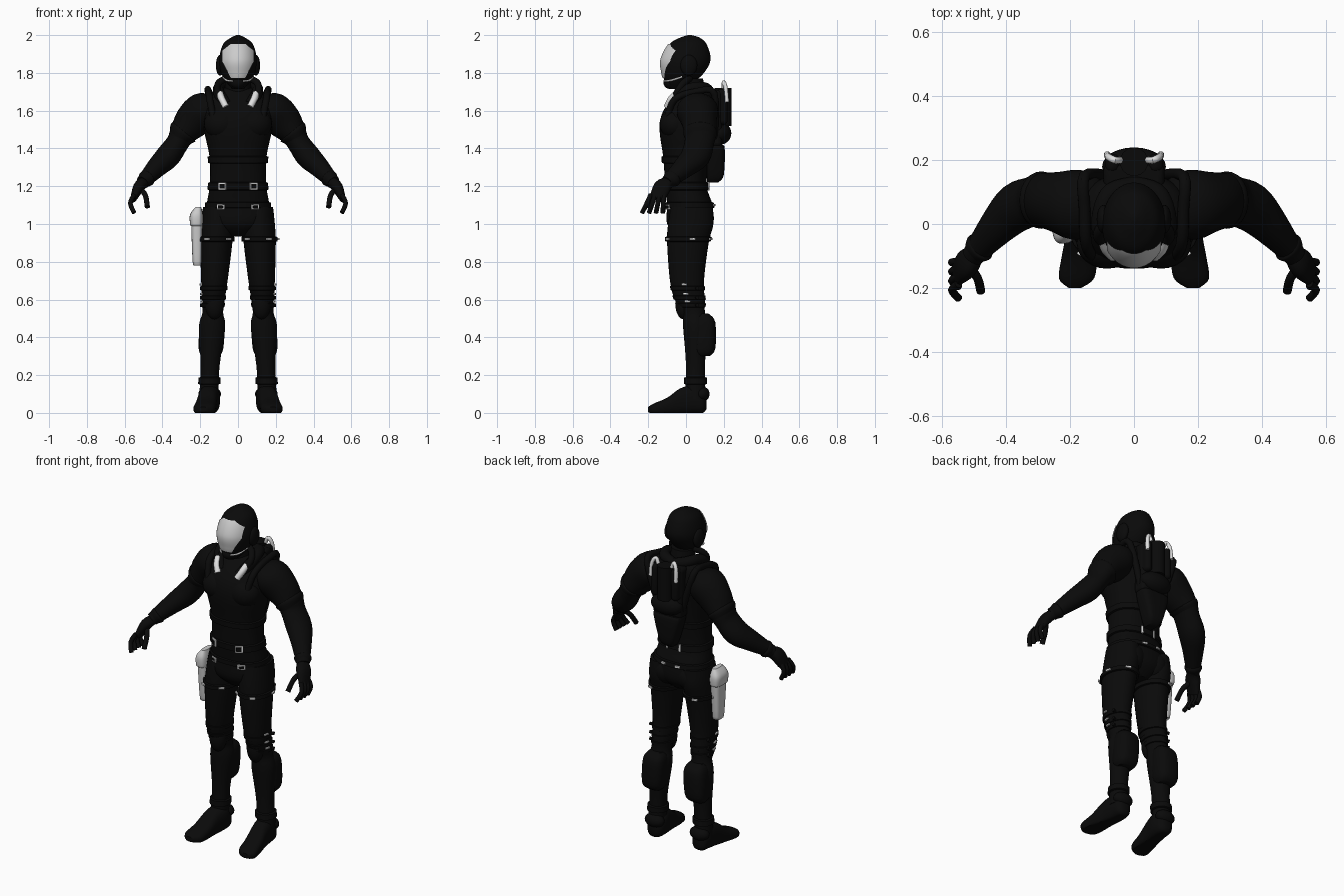
import bpy, bmesh, math
from mathutils import Vector, Matrix

cube = bpy.data.objects.get("Cube")
if cube:
    bpy.data.objects.remove(cube)


def material(name, value):
    mat = bpy.data.materials.new(name)
    mat.use_nodes = True
    colour = (value, value, value, 1)
    mat.diffuse_color = colour
    shader = mat.node_tree.nodes["Principled BSDF"]
    shader.inputs["Base Color"].default_value = colour
    shader.inputs["Roughness"].default_value = .6
    return mat


BLACK = material("suit_black", .003)
GREY = material("light_grey", .6)
WHITE = material("fitting_white", .75)
X, Y, Z = Matrix.Identity(3)


def finish(name, bm, mat, mirror=False, bevel=0):
    bmesh.ops.recalc_face_normals(bm, faces=bm.faces)
    mesh = bpy.data.meshes.new(name)
    bm.to_mesh(mesh)
    bm.free()
    part = bpy.data.objects.new(name, mesh)
    bpy.context.collection.objects.link(part)
    mesh.materials.append(mat)
    bpy.ops.object.select_all(action="DESELECT")
    part.select_set(True)
    bpy.context.view_layer.objects.active = part
    bpy.ops.object.shade_smooth_by_angle(angle=math.radians(40))
    if bevel:
        soften = part.modifiers.new("soft_edges", "BEVEL")
        soften.width, soften.segments = bevel, 3
    if mirror:
        part.modifiers.new("both_sides", "MIRROR").use_mirror_merge = False


def smooth_rows(rows, steps):
    # Catmull-Rom interpolation through the given rows
    rows = [Vector(row) for row in rows]
    out = []
    for i, (start, end) in enumerate(zip(rows, rows[1:])):
        before, after = rows[max(i - 1, 0)], rows[min(i + 2, len(rows) - 1)]
        for k in range(steps):
            t = k / steps
            bend = 2 * before - 5 * start + 4 * end - after
            cubic = 3 * start - before - 3 * end + after
            out.append(start + (end - before) * t / 2 + bend * t * t / 2 + cubic * t ** 3 / 2)
    return out + [rows[-1]]


def loft(name, rows, mat=BLACK, mirror=False, plane=None, ref=Y, power=2, steps=4, sides=28):
    # Rows are x, y, z, half width and half depth of each cross-section
    rows = smooth_rows(rows, steps)
    bm = bmesh.new()
    rings = []
    for i, row in enumerate(rows):
        if plane:
            u, v = plane
        else:
            tangent = (rows[min(i + 1, len(rows) - 1)] - rows[max(i - 1, 0)])[:3]
            tangent = Vector(tangent).normalized()
            u = (ref - tangent * ref.dot(tangent)).normalized()
            v = tangent.cross(u)
        ring = []
        for k in range(sides):
            c, s = math.cos(math.tau * k / sides), math.sin(math.tau * k / sides)
            point = Vector(row[:3])
            point += u * row[3] * math.copysign(abs(c) ** (2 / power), c)
            point += v * row[4] * math.copysign(abs(s) ** (2 / power), s)
            point.z = max(point.z, 0)
            ring.append(bm.verts.new(point))
        rings.append(ring)
    for low, high in zip(rings, rings[1:]):
        for k in range(sides):
            n = (k + 1) % sides
            bm.faces.new((low[k], low[n], high[n], high[k]))
    bm.faces.new(rings[0])
    bm.faces.new(rings[-1])
    finish(name, bm, mat, mirror)


def centre_x(z):
    return 0


def leg_x(z):
    return .16 - z / 20


def upright(name, profile, x_rule=centre_x, **options):
    # Profile rows are z, y, half width and half depth
    rows = [(x_rule(z), y, z, a, b) for z, y, a, b in profile]
    loft(name, rows, plane=(X, Y), **options)


def section(profile, height):
    return min(smooth_rows(profile, 20), key=lambda row: abs(row[0] - height))


def band(name, profile, height, half, x_rule=centre_x, swell=.01, **options):
    # A raised strap that follows the body underneath
    rows = []
    for offset, lift in ((-half, 0), (-half * .8, swell), (half * .8, swell), (half, 0)):
        z, y, a, b = section(profile, height + offset)
        rows.append((height + offset, y, a + lift, b + lift))
    upright(name, rows, x_rule, steps=1, **options)


def tube(name, points, radius, mat=BLACK, mirror=True, ref=Y):
    loft(name, [(*p, radius, radius) for p in points], mat, mirror, ref=ref, sides=14)


def ball(name, place, radii, mirror=True):
    bm = bmesh.new()
    shape = Matrix.Translation(place) @ Matrix.Diagonal((*radii, 1))
    bmesh.ops.create_uvsphere(bm, u_segments=24, v_segments=14, radius=1, matrix=shape)
    finish(name, bm, BLACK, mirror)


def box(name, place, size, mat=BLACK, mirror=True, bevel=.02, turn=0):
    bm = bmesh.new()
    shape = Matrix.Translation(place) @ Matrix.Rotation(turn, 4, "Z") @ Matrix.Diagonal((*size, 1))
    bmesh.ops.create_cube(bm, size=1, matrix=shape)
    finish(name, bm, mat, mirror, bevel)


def clip(name, profile, height, degrees, size, x_rule=centre_x, mat=WHITE, lift=.014):
    # A plate laid on the body; zero degrees faces the front
    z, y, a, b = section(profile, height)
    turn = math.radians(degrees)
    place = (x_rule(z) + (a + lift) * math.sin(turn), y - (b + lift) * math.cos(turn), height)
    box(name, place, (size[0], .009, size[1]), mat, True, .002, turn)


# Helmet with a visor that follows its surface
HEAD = [(1.715, -.05, .03, .04), (1.75, -.035, .06, .075), (1.8, -.015, .09, .11), (1.87, 0, .1, .13),
        (1.95, .01, .08, .1), (1.985, .02, .04, .055), (2, .02, .008, .01)]
upright("helmet", HEAD, steps=6, sides=40)
bm = bmesh.new()
grid = []
low, high, columns = 1.77, 1.957, 24
for z, y, a, b in smooth_rows(HEAD, 14):
    if low <= z <= high:
        t = (z - low) / (high - low)
        half = min(.036 + t / 10, .084, .034 + (1 - t) / 4)
        row = []
        for k in range(columns + 1):
            x = half * (2 * k / columns - 1)
            front = y - (b + .006) * math.sqrt(1 - (x / (a + .005)) ** 2)
            row.append(bm.verts.new((x, front, z)))
        grid.append(row)
for below, above in zip(grid, grid[1:]):
    for k in range(columns):
        bm.faces.new((below[k], below[k + 1], above[k + 1], above[k]))
finish("visor", bm, GREY)
ball("ear_cover", (.095, .015, 1.84), (.022, .045, .055))
ball("breather", (0, -.085, 1.75), (.04, .035, .035), mirror=False)
tube("jaw_trim", [(.03, -.116, 1.757), (.06, -.08, 1.76), (.08, -.02, 1.78)], .005, WHITE)

# Neck, collar and hoses
upright("neck", [(1.6, .03, .09, .08), (1.7, .03, .07, .07), (1.77, .02, .07, .07)])
tube("collar_roll", [(0, .12, 1.7), (.07, .1, 1.72), (.1, .04, 1.72), (.1, -.03, 1.69), (.06, -.07, 1.63)],
     .03, ref=Z)
tube("collar_hose", [(.06, .02, 1.77), (.1, -.01, 1.75), (.11, -.04, 1.71), (.09, -.06, 1.67)], .018)
tube("hose_end", [(.096, -.052, 1.69), (.085, -.08, 1.66), (.064, -.1, 1.62)], .018, WHITE)

# Torso, vest and belts
TORSO = [(.935, .02, .05, .06), (1, .02, .155, .12), (1.1, .02, .165, .12), (1.2, 0, .15, .11),
         (1.35, 0, .15, .12), (1.5, 0, .18, .14), (1.6, .02, .18, .14), (1.69, .05, .15, .1), (1.72, .05, .08, .07)]
upright("torso", TORSO, power=2.3, sides=40)
for name, height, half in (("vest_hem", 1.34, .02), ("waist_belt", 1.2, .022), ("hip_belt", 1.1, .016)):
    band(name, TORSO, height, half, power=2.3)
ball("chest_plate", (.085, -.06, 1.53), (.095, .08, .085))
tube("shoulder_strap", [(.13, -.1, 1.56), (.15, -.06, 1.66), (.155, .05, 1.7), (.155, .15, 1.69), (.08, .15, 1.45)],
     .018, ref=X)

# Belt buckles front and back, each with a dark centre
for name, height, size in (("waist_buckle", 1.2, .04), ("hip_buckle", 1.09, .028)):
    clip(name, TORSO, height, 30, (.045, size), lift=.016)
    clip(name + "_centre", TORSO, height, 30, (.03, size - .014), mat=BLACK, lift=.018)
clip("back_belt_clip", TORSO, 1.2, 165, (.012, .045))
clip("back_hip_clip", TORSO, 1.1, 165, (.03, .012))

# Arms with sleeve cuffs, hands and fingers
loft("arm", [(.12, .05, 1.62, .09, .06), (.18, .06, 1.6, .11, .1), (.245, .07, 1.54, .093, .095),
             (.295, .075, 1.475, .085, .07), (.32, .07, 1.43, .078, .06), (.37, .05, 1.36, .078, .065),
             (.43, -.01, 1.3, .06, .054), (.505, -.1, 1.22, .035, .036)], mirror=True)
loft("sleeve_cuff", [(.28, .075, 1.495, .08, .07), (.29, .075, 1.483, .09, .08), (.31, .075, 1.453, .08, .06)],
     mirror=True)
loft("wrist_cuff", [(.475, -.065, 1.25, .04, .04), (.485, -.075, 1.24, .05, .045), (.505, -.1, 1.22, .03, .03)],
     mirror=True)
loft("palm", [(.5, -.09, 1.22, .03, .028), (.525, -.125, 1.195, .046, .03), (.555, -.155, 1.13, .04, .016)],
     mirror=True, power=2.4)
for i, finger in enumerate(("index", "middle", "ring", "little")):
    y = -.187 + .023 * i
    curl = .01 - i * .003
    tube(finger + "_finger", [(.55, y, 1.155), (.57, y - 2 * curl, 1.11), (.55, y - 4.5 * curl, 1.06)], .0125)
tube("thumb", [(.515, -.135, 1.185), (.49, -.17, 1.15), (.48, -.21, 1.09)], .014)

# Legs with thigh straps and clasps
LEG = [(1.09, .03, .08, .11), (1, .025, .085, .12), (.9, .01, .085, .11), (.7, .005, .07, .09), (.6, .02, .06, .08),
       (.53, .04, .055, .06), (.45, .05, .07, .065), (.25, .05, .05, .05), (.07, .05, .05, .055)]
upright("leg", LEG, leg_x, mirror=True)
ball("buttock", (.08, .06, 1.03), (.085, .088, .09))
band("thigh_strap", LEG, .92, .014, leg_x, mirror=True)
for degrees in (-40, 30, 100, 160):
    clip("strap_clasp", LEG, .92, degrees, (.032, .012), leg_x)

# Knees with side pegs, and calf guards
ball("knee_pad", (.125, -.012, .58), (.05, .045, .085))
for z in (.57, .61, .66):
    tube("knee_peg", [(.16, .05, z), (.2, .06, z)], .009, ref=Z)
    clip("knee_clip", LEG, z + .02, 80, (.03, .01), leg_x, lift=.004)
    band("knee_fold", LEG, z, .012, leg_x, swell=.005, mirror=True)
upright("calf_guard", [(.3, .09, .045, .035), (.34, .095, .065, .06), (.48, .095, .065, .06), (.525, .085, .04, .035)],
        leg_x, mirror=True, power=2.8)

# Boots
band("boot_cuff", LEG, .17, .02, leg_x, mirror=True)
loft("boot", [(.15, .108, .05, .02, .03), (.15, .09, .055, .045, .055), (.15, .04, .07, .055, .075),
              (.16, -.03, .06, .053, .07), (.17, -.1, .034, .056, .046), (.18, -.17, .02, .055, .03),
              (.185, -.2, .018, .02, .014)], mirror=True, plane=(X, Z), power=2.6)
ball("heel_disc", (.15, .085, .1), (.06, .04, .04))

# Holster on the right hip
loft("holster", [(-.214, 0, .785, .016, .025), (-.216, 0, .8, .024, .036), (-.217, 0, 1, .03, .05),
                 (-.214, 0, 1.06, .026, .05)], GREY, plane=(X, Y), power=3)
loft("holster_flap", [(-.22, 0, .99, .03, .054), (-.22, 0, 1, .034, .06), (-.22, 0, 1.05, .034, .06),
                      (-.21, 0, 1.09, .015, .04)], GREY, plane=(X, Y), power=3)

# Backpack with tank, bottles, pouches and hoses
box("pack_base", (0, .15, 1.56), (.19, .08, .3), mirror=False)
tube("air_tank", [(0, .195, 1.52), (0, .195, 1.72)], .045, mirror=False)
box("side_bottle", (.068, .19, 1.62), (.045, .06, .19))
ball("middle_pouch", (0, .18, 1.48), (.1, .06, .06), mirror=False)
upright("lower_pack", [(1.22, .14, .025, .03), (1.26, .155, .05, .045), (1.4, .155, .09, .05), (1.42, .15, .08, .04)],
        power=4)
tube("pack_hose", [(.045, .2, 1.72), (.06, .2, 1.75), (.08, .21, 1.72), (.084, .217, 1.645)], .011, WHITE)
